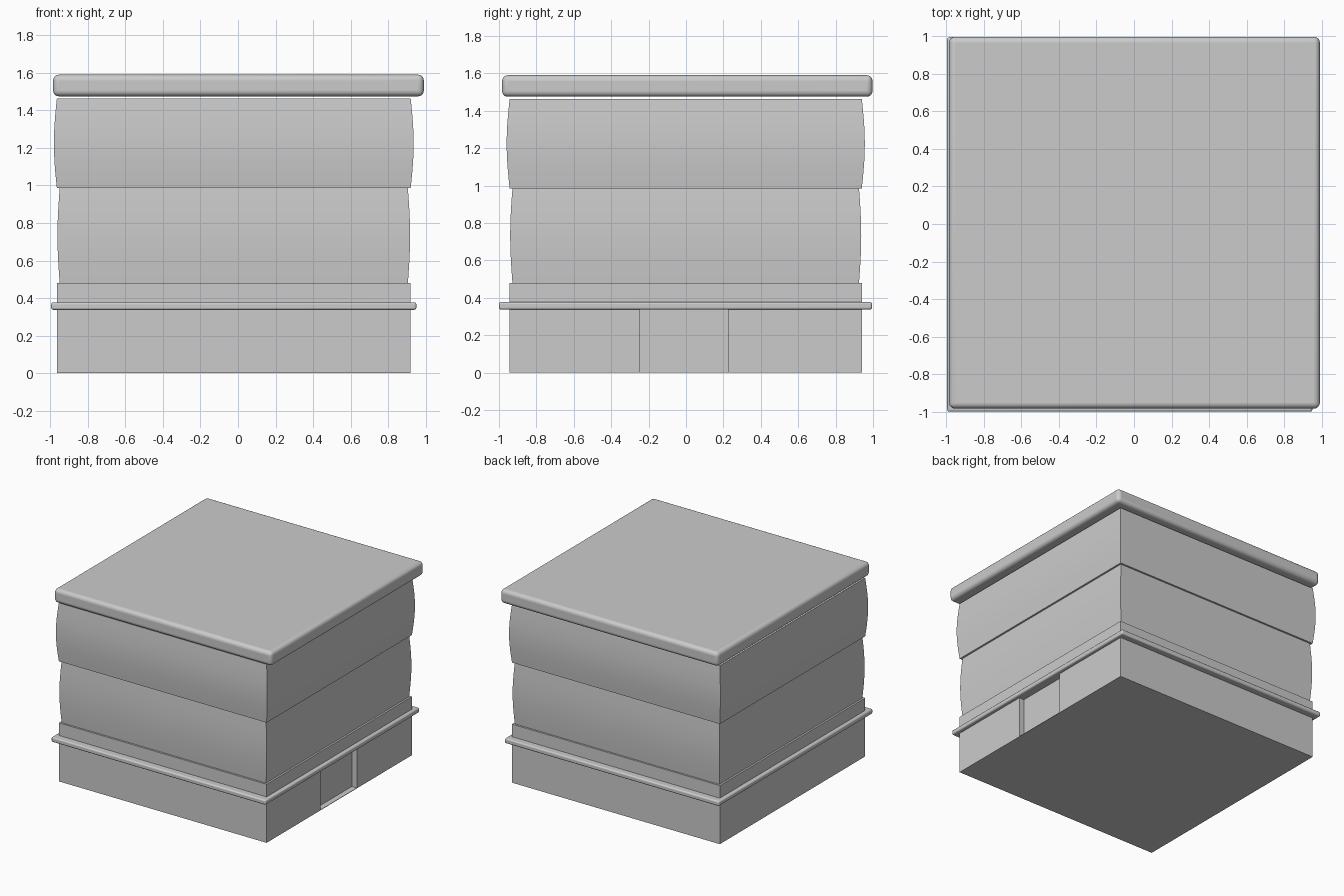
import bpy, bmesh, math

if "Cube" in bpy.data.objects:
    bpy.data.objects.remove(bpy.data.objects["Cube"])


def finish(obj):
    bpy.ops.object.select_all(action='DESELECT')
    obj.select_set(True)
    bpy.context.view_layer.objects.active = obj
    bpy.ops.object.shade_smooth_by_angle(angle=math.radians(30))


def tier(name, xs, ys, zs, bulge=0.0, steps=1):
    """Closed box whose four walls bow outward in an arc."""
    bm = bmesh.new()
    rings = []
    for i in range(steps + 1):
        t = i / steps
        b = bulge * math.sin(math.pi * t)
        z = zs[0] + (zs[1] - zs[0]) * t
        x0, x1, y0, y1 = xs[0] - b, xs[1] + b, ys[0] - b, ys[1] + b
        rings.append([bm.verts.new((x, y, z)) for x, y in
                      ((x0, y0), (x1, y0), (x1, y1), (x0, y1))])
    for low, high in zip(rings, rings[1:]):
        for k in range(4):
            n = (k + 1) % 4
            bm.faces.new((low[k], low[n], high[n], high[k]))
    bm.faces.new(rings[0][::-1])
    bm.faces.new(rings[-1])
    mesh = bpy.data.meshes.new(name)
    bm.to_mesh(mesh)
    bm.free()
    obj = bpy.data.objects.new(name, mesh)
    bpy.context.collection.objects.link(obj)
    return obj


def bevel(obj, width, segments):
    mod = obj.modifiers.new("rounded_edges", 'BEVEL')
    mod.width, mod.segments = width, segments


# Plinth with a shallow doorway in its right side
base = tier("base", (-0.965, 0.92), (-0.943, 0.94), (0, 0.48))
cutter = tier("doorway_cutter", (0.875, 1.1), (-0.245, 0.225), (0.004, 0.36))
cutter.hide_render = True
cutter.hide_viewport = True
cutter.display_type = 'WIRE'
cut = base.modifiers.new("doorway", 'BOOLEAN')
cut.operation, cut.object, cut.solver = 'DIFFERENCE', cutter, 'EXACT'

# Thin moulding around the plinth
moulding = tier("moulding", (-0.995, 0.95), (-1.0, 0.995), (0.337, 0.377))
bevel(moulding, 0.011, 3)

# Two bowed wall tiers
lower = tier("lower_wall", (-0.95, 0.905), (-0.928, 0.925), (0.48, 0.985), 0.012, 10)
upper = tier("upper_wall", (-0.965, 0.92), (-0.943, 0.94), (0.985, 1.463), 0.016, 10)

# Roof slab with rounded edges, floating just above the walls
roof = tier("roof_slab", (-0.985, 0.99), (-0.983, 0.997), (1.475, 1.59))
bevel(roof, 0.03, 5)

for part in (base, moulding, lower, upper, roof):
    finish(part)
